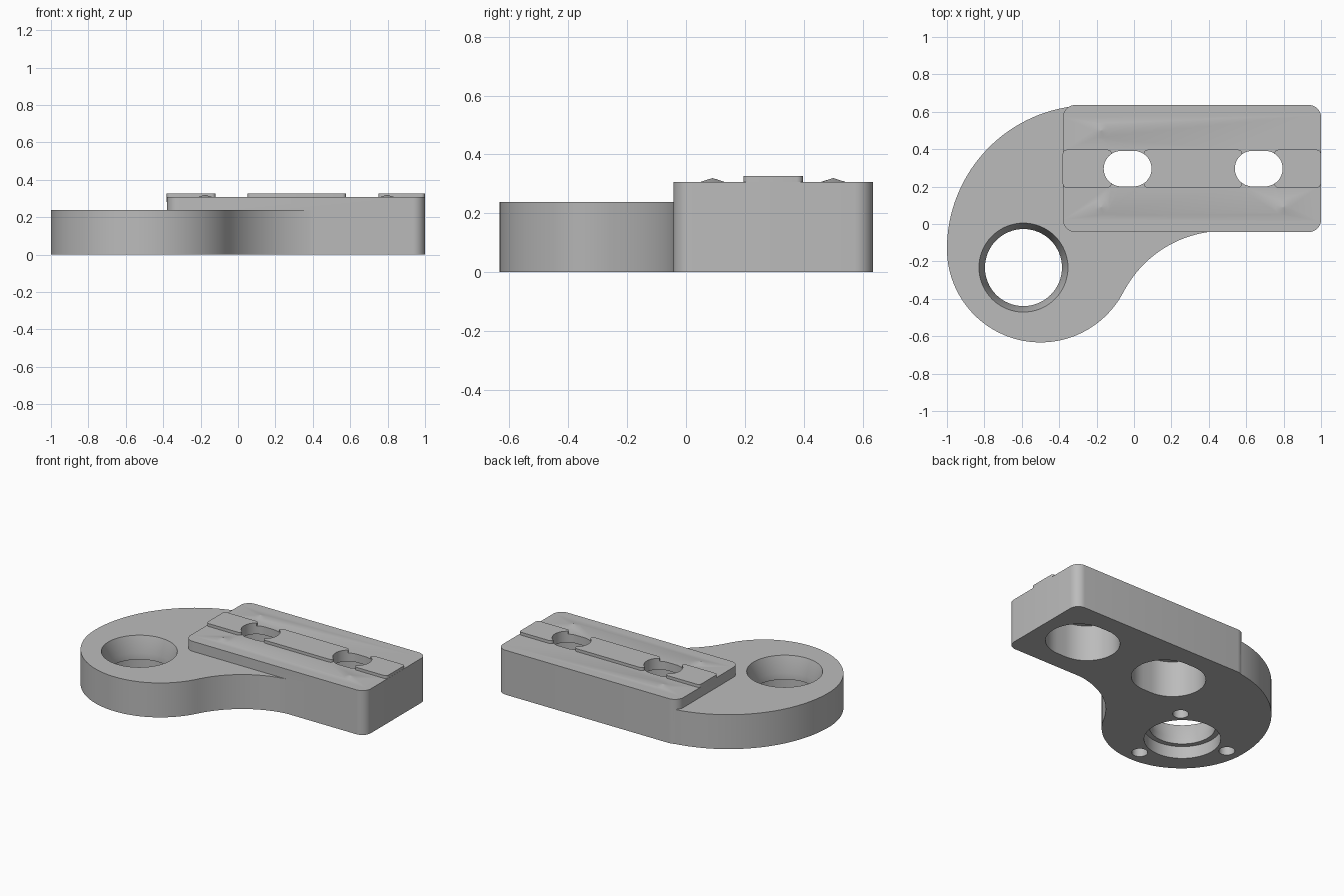
import bpy, bmesh
from math import sin, cos, radians, pi

if "Cube" in bpy.data.objects:
    bpy.data.objects.remove(bpy.data.objects["Cube"], do_unlink=True)

grey = bpy.data.materials.new("machined grey")
grey.use_nodes = True
grey.diffuse_color = (0.5, 0.5, 0.5, 1)
grey.node_tree.nodes["Principled BSDF"].inputs["Base Color"].default_value = (0.5, 0.5, 0.5, 1)


def arc(cx, cy, r, start, end, steps):
    angles = [radians(start + (end - start) * i / steps) for i in range(steps + 1)]
    return [(cx + r * cos(a), cy + r * sin(a)) for a in angles]


def make_object(name, bm):
    bmesh.ops.recalc_face_normals(bm, faces=bm.faces)
    mesh = bpy.data.meshes.new(name)
    bm.to_mesh(mesh)
    bm.free()
    mesh.materials.append(grey)
    obj = bpy.data.objects.new(name, mesh)
    bpy.context.collection.objects.link(obj)
    return obj


def prism(name, outline, z0, z1):
    bm = bmesh.new()
    base = bm.faces.new([bm.verts.new((x, y, z0)) for x, y in outline])
    top = bmesh.ops.extrude_face_region(bm, geom=[base])["geom"]
    verts = [g for g in top if isinstance(g, bmesh.types.BMVert)]
    bmesh.ops.translate(bm, vec=(0, 0, z1 - z0), verts=verts)
    return make_object(name, bm)


def lathe(name, cx, cy, profile, steps=64):
    """Closed solid of revolution from (radius, z) pairs."""
    bm = bmesh.new()
    rings = [[bm.verts.new((cx + r * cos(2 * pi * i / steps), cy + r * sin(2 * pi * i / steps), z))
              for i in range(steps)] for r, z in profile]
    for low, high in zip(rings, rings[1:]):
        for i in range(steps):
            j = (i + 1) % steps
            bm.faces.new((low[i], low[j], high[j], high[i]))
    bm.faces.new(rings[0])
    bm.faces.new(rings[-1])
    return make_object(name, bm)


def rounded_rect(x0, x1, y0, y1, r, steps=8):
    return (arc(x1 - r, y1 - r, r, 0, 90, steps) + arc(x0 + r, y1 - r, r, 90, 180, steps)
            + arc(x0 + r, y0 + r, r, 180, 270, steps) + arc(x1 - r, y0 + r, r, 270, 360, steps))


def stadium(cx, cy, half, r):
    return arc(cx + half, cy, r, -90, 90, 24) + arc(cx - half, cy, r, 90, 270, 24)


def combine(target, tool, operation):
    mod = target.modifiers.new(operation, "BOOLEAN")
    mod.operation, mod.solver, mod.object = operation, "EXACT", tool
    bpy.context.view_layer.objects.active = target
    bpy.ops.object.modifier_apply(modifier=mod.name)
    bpy.data.objects.remove(tool, do_unlink=True)


# Swept plate: large back arc, round nose, concave fillet into the block
outline = (arc(-0.232, -0.133, 0.768, 90, 180, 48)
           + arc(-0.5, -0.133, 0.5, 180, 332.5, 64)[1:]
           + arc(0.483, -0.645, 0.608, 152.5, 90, 32)[1:]
           + [(0.483, 0.6)])
body = prism("bracket_body", outline, 0, 0.238)

# Raised mounting block
mid = 0.296
combine(body, prism("mounting_block", rounded_rect(-0.38, 1, -0.043, 0.636, 0.065), 0, 0.307), "UNION")

# Locating rib in three lengths
for x0, x1 in ((-0.381, -0.12), (0.052, 0.578), (0.75, 0.999)):
    combine(body, prism("rib", rounded_rect(x0, x1, mid - 0.101, mid + 0.101, 0.02, 4), 0.28, 0.327), "UNION")

# Tiny pointed locators on the block
for x, y in ((-0.176, 0.5), (-0.176, 0.09), (0.797, 0.09)):
    combine(body, lathe("locator", x, y, [(0.04, 0.29), (0.04, 0.307), (0.002, 0.319)], 24), "UNION")

# Slots with wide recesses from underneath
for x in (-0.034, 0.667):
    combine(body, prism("slot_cutter", stadium(x, mid, 0.033, 0.095), 0.1, 0.5), "DIFFERENCE")
    combine(body, prism("recess_cutter", stadium(x, mid, 0.033, 0.208), -0.1, 0.25), "DIFFERENCE")

# Main bore: counterbore below, narrow lip, tapered mouth above
hx, hy = -0.591, -0.233
bore = [(0.24, -0.1), (0.24, 0.085), (0.206, 0.085), (0.206, 0.13), (0.238, 0.238), (0.238, 0.4)]
combine(body, lathe("bore_cutter", hx, hy, bore), "DIFFERENCE")

# Three blind screw holes around the bore
for angle in (48, 168, 288):
    x, y = hx + 0.315 * cos(radians(angle)), hy + 0.315 * sin(radians(angle))
    combine(body, lathe("screw_hole_cutter", x, y, [(0.05, -0.1), (0.05, 0.13)], 32), "DIFFERENCE")

bpy.ops.object.select_all(action="DESELECT")
body.select_set(True)
bpy.context.view_layer.objects.active = body
bpy.ops.object.shade_smooth_by_angle(angle=radians(30))
